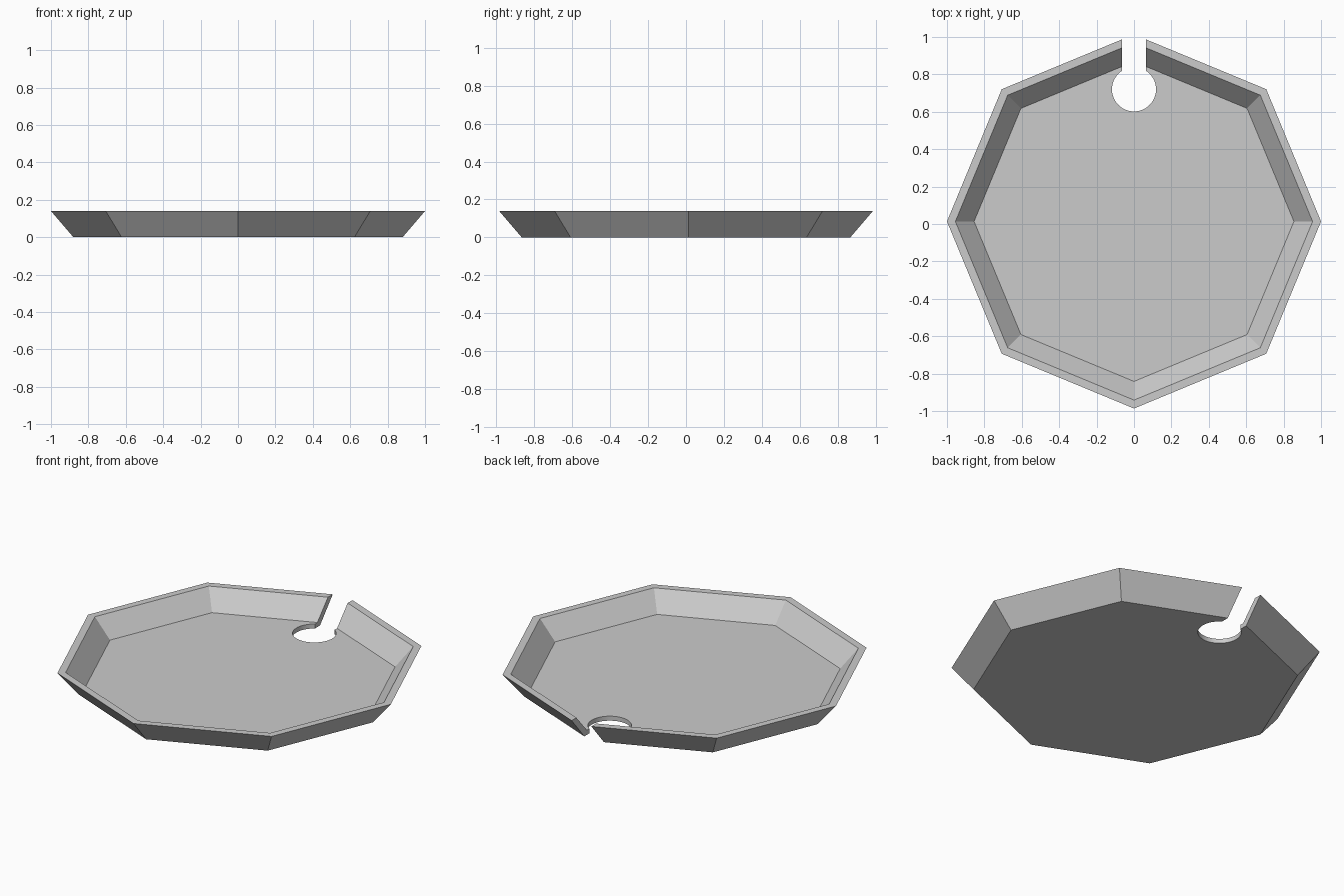
import bpy
import bmesh
from math import sin, cos, pi, asin

cube = bpy.data.objects.get("Cube")
if cube:
    bpy.data.objects.remove(cube, do_unlink=True)

CENTRE_Y = 0.0135
SIDES = 8

grey = bpy.data.materials.new("plain grey")
grey.use_nodes = True
colour = (0.6, 0.6, 0.6, 1)
grey.diffuse_color = colour
grey.node_tree.nodes["Principled BSDF"].inputs["Base Color"].default_value = colour


def add_object(name, bm):
    bmesh.ops.recalc_face_normals(bm, faces=bm.faces)
    mesh = bpy.data.meshes.new(name)
    bm.to_mesh(mesh)
    bm.free()
    mesh.materials.append(grey)
    obj = bpy.data.objects.new(name, mesh)
    bpy.context.collection.objects.link(obj)
    return obj


# Octagonal tray: rings of (radius, height) from the underside to the inner floor
profile = [(0.88, 0), (1, 0.14), (0.955, 0.14), (0.855, 0.027)]
bm = bmesh.new()
rings = []
for radius, z in profile:
    angles = [2 * pi * i / SIDES for i in range(SIDES)]
    rings.append([bm.verts.new((radius * cos(a), radius * sin(a) + CENTRE_Y, z)) for a in angles])
for low, high in zip(rings, rings[1:]):
    for i in range(SIDES):
        j = (i + 1) % SIDES
        bm.faces.new((low[i], low[j], high[j], high[i]))
bm.faces.new(rings[0])
bm.faces.new(rings[-1])
tray = add_object("tray", bm)

# Keyhole cutter: round hole joined to a straight slot through the back rim
SLOT, HOLE, HOLE_Y, STEPS = 0.065, 0.118, 0.72, 40
gap = asin(SLOT / HOLE)
outline = [(SLOT, 1.2)]
for i in range(STEPS + 1):
    a = gap + (2 * pi - 2 * gap) * i / STEPS
    outline.append((HOLE * sin(a), HOLE_Y + HOLE * cos(a)))
outline.append((-SLOT, 1.2))
bm = bmesh.new()
base = bm.faces.new([bm.verts.new((x, y, -0.1)) for x, y in outline])
extruded = bmesh.ops.extrude_face_region(bm, geom=[base], use_keep_orig=True)
top = [v for v in extruded["geom"] if isinstance(v, bmesh.types.BMVert)]
bmesh.ops.translate(bm, verts=top, vec=(0, 0, 0.4))
cutter = add_object("keyhole_cutter", bm)
cutter.hide_render = True

# Cut the keyhole, then discard the cutter
cut = tray.modifiers.new("keyhole", "BOOLEAN")
cut.operation = "DIFFERENCE"
cut.solver = "EXACT"
cut.object = cutter
bpy.context.view_layer.objects.active = tray
tray.select_set(True)
bpy.ops.object.modifier_apply(modifier=cut.name)
bpy.data.objects.remove(cutter, do_unlink=True)

# Smooth the round hole while the tray edges stay crisp
cutter = None
bpy.ops.object.shade_smooth_by_angle(angle=0.35)
